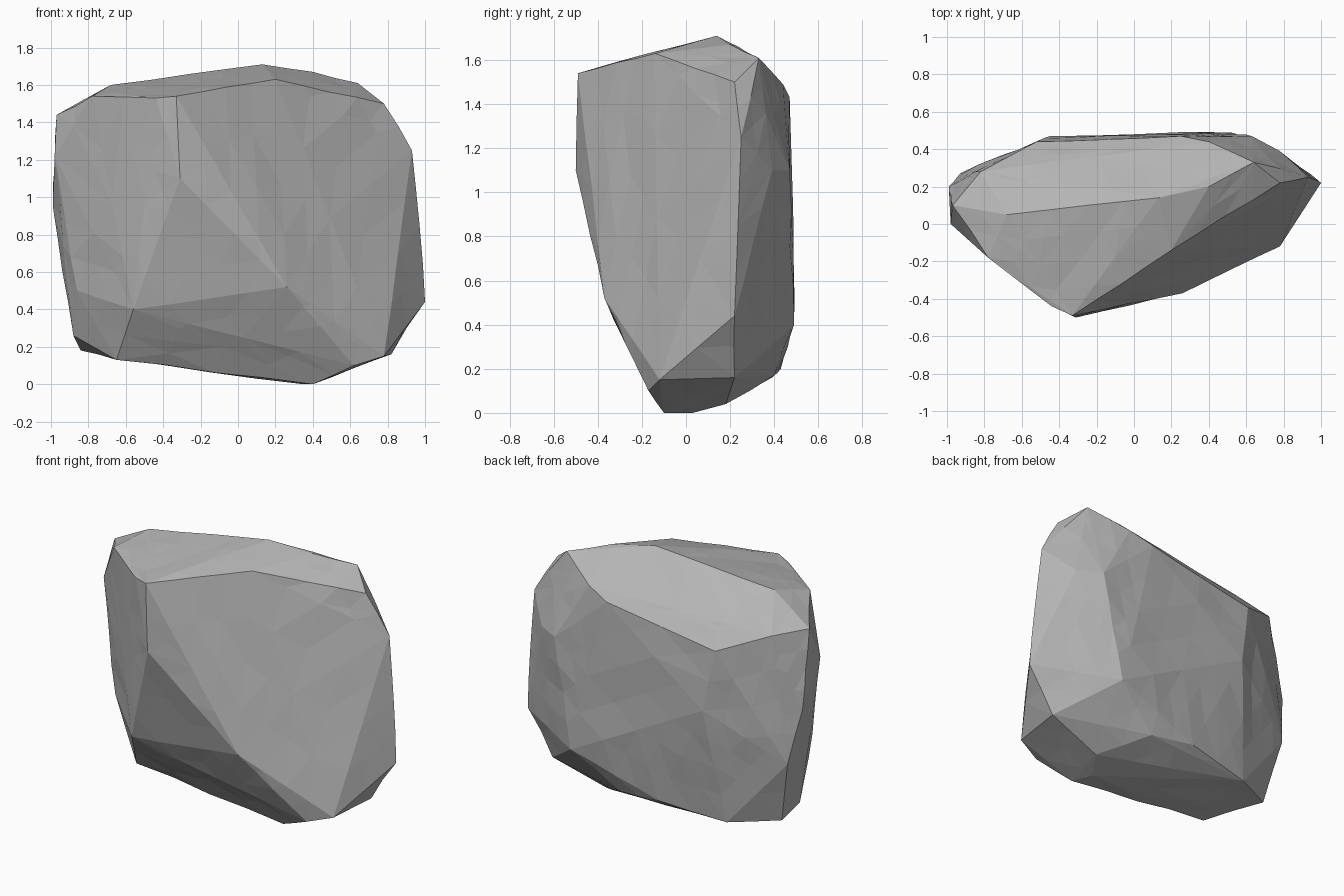
import bpy
import bmesh
from mathutils import noise

cube = bpy.data.objects.get("Cube")
if cube:
    bpy.data.objects.remove(cube, do_unlink=True)


def flat_material(name, colour):
    """Plain single-colour material."""
    material = bpy.data.materials.new(name)
    material.use_nodes = True
    material.diffuse_color = colour
    shader = next(n for n in material.node_tree.nodes if n.type == "BSDF_PRINCIPLED")
    shader.inputs["Base Color"].default_value = colour
    shader.inputs["Roughness"].default_value = 0.9
    return material


# Corners of the boulder, grouped from the top down
crown = [(-.97, .1, 1.44), (-.78, -.18, 1.54), (-.82, .28, 1.42), (-.68, .05, 1.6),
         (-.33, -.49, 1.54), (-.44, -.44, 1.53), (.2, -.14, 1.63), (-.25, .1, 1.66),
         (.13, .14, 1.71), (.4, .2, 1.67), (.64, .33, 1.61), (.78, .22, 1.5),
         (.4, .44, 1.49), (.25, .47, 1.43), (-.52, .44, 1.3)]
waist = [(-.31, -.5, 1.1), (-.98, 0, 1.22), (-.99, .2, .95), (.93, .25, 1.25),
         (.97, .23, .75), (.78, .39, 1.1), (.63, .47, 1.1), (-.45, .47, .9),
         (.26, -.37, .52), (-.56, -.31, .4), (-.86, -.05, .5), (-.93, .27, .6)]
base = [(1, .22, .44), (.5, .49, .4), (-.1, .43, .2), (.78, -.12, .15),
        (.62, -.17, .1), (.82, .22, .16), (.4, -.1, 0), (.35, .03, 0),
        (.2, .4, .17), (.45, .18, .04), (-.65, -.13, .13), (-.84, .2, .18),
        (-.88, .07, .26), (-.55, .36, .15)]

# Wrap the corners in a faceted shell
bm = bmesh.new()
for corner in crown + waist + base:
    bm.verts.new(corner)
hull = bmesh.ops.convex_hull(bm, input=bm.verts)
loose = {v for v in hull["geom_interior"] + hull["geom_unused"]
         if isinstance(v, bmesh.types.BMVert)}
bmesh.ops.delete(bm, geom=list(loose), context="VERTS")

# Break long facets into smaller chips, leaving the main corners in place
corners = {tuple(v.co) for v in bm.verts}
for cut in range(2):
    long_edges = [e for e in bm.edges if e.calc_length() > 0.25]
    bmesh.ops.subdivide_edges(bm, edges=long_edges, cuts=1)
    bmesh.ops.triangulate(bm, faces=bm.faces)
bm.normal_update()
shifts = {v: v.normal * noise.noise(v.co * 6) * 0.011
          for v in bm.verts if tuple(v.co) not in corners}
for vert, shift in shifts.items():
    vert.co += shift
    vert.co.z = max(vert.co.z, 0)
bmesh.ops.recalc_face_normals(bm, faces=bm.faces)

# Boulder object with crisp, flat chips
mesh = bpy.data.meshes.new("boulder")
bm.to_mesh(mesh)
bm.free()
mesh.materials.append(flat_material("stone grey", (0.46, 0.46, 0.46, 1)))
boulder = bpy.data.objects.new("boulder", mesh)
bpy.context.collection.objects.link(boulder)
